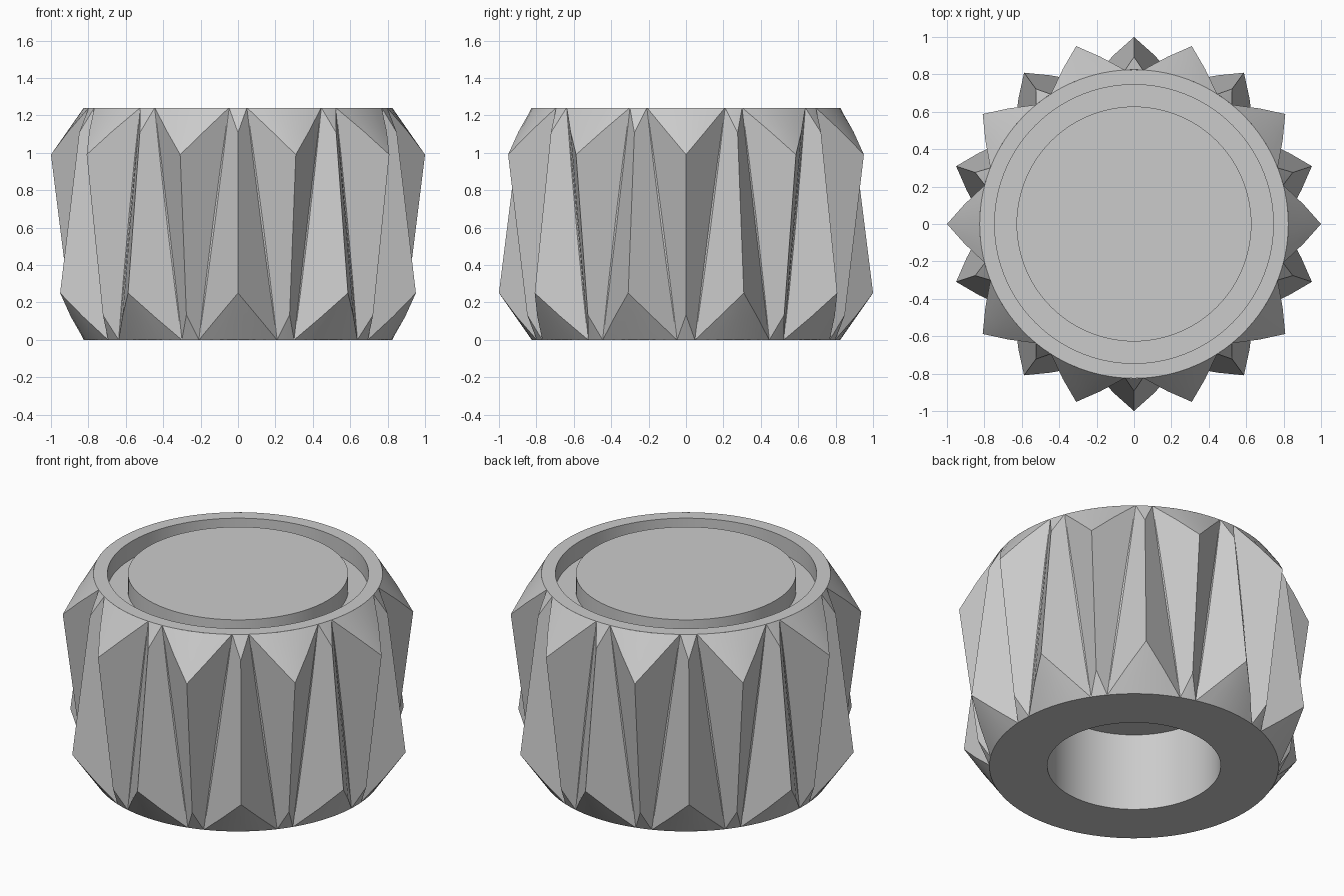
import bpy, bmesh
from math import cos, sin, radians, tau

cube = bpy.data.objects.get("Cube")
if cube:
    bpy.data.objects.remove(cube)

HEIGHT, CORE_R, STEPS = 1.24, 0.825, 6

# One plain grey material
grey = bpy.data.materials.new("plain grey")
grey.use_nodes = True
color = (0.6, 0.6, 0.6, 1)
grey.diffuse_color = color
grey.node_tree.nodes["Principled BSDF"].inputs["Base Color"].default_value = color


def finish(bm, name):
    mesh = bpy.data.meshes.new(name)
    bm.to_mesh(mesh)
    bm.free()
    obj = bpy.data.objects.new(name, mesh)
    bpy.context.collection.objects.link(obj)
    mesh.materials.append(grey)
    bpy.ops.object.select_all(action="DESELECT")
    obj.select_set(True)
    bpy.context.view_layer.objects.active = obj
    bpy.ops.object.shade_smooth_by_angle(angle=radians(25))
    return obj


def polar(r, angle, z):
    return (r * cos(angle), r * sin(angle), z)


def lathe(name, profile, segments=120):
    """Revolve a profile and cap both of its ends with flat discs."""
    bm = bmesh.new()
    rings = [[bm.verts.new(polar(r, tau * i / segments, z)) for i in range(segments)]
             for r, z in profile]
    for a, b in zip(rings, rings[1:]):
        for i in range(segments):
            j = (i + 1) % segments
            bm.faces.new((a[i], b[i], b[j], a[j]))
    bm.faces.new(rings[0])
    bm.faces.new(rings[-1])
    bmesh.ops.recalc_face_normals(bm, faces=bm.faces)
    return finish(bm, name)


def bevel_end(bm, angle, half, z0, tip_r, tip_z):
    """Conical bevel from an arc on the core to a tip; returns its two edges."""
    rows = []
    for s in (0, 0.5):
        r = CORE_R + (tip_r - CORE_R) * s
        spread = half * (1 - s) * CORE_R / r
        z = z0 + (tip_z - z0) * s
        rows.append([bm.verts.new(polar(r, angle + spread * (2 * i / STEPS - 1), z))
                     for i in range(STEPS + 1)])
    tip = bm.verts.new(polar(tip_r, angle, tip_z))
    a, b = rows
    for i in range(STEPS):
        bm.faces.new((a[i], a[i + 1], b[i + 1], b[i]))
        bm.faces.new((b[i], b[i + 1], tip))
    return [a[0], b[0], tip], [a[-1], b[-1], tip]


def teeth(name, offset, flip):
    """Ten tapering wedges, wide at one end and narrow at the other."""
    bm = bmesh.new()

    def level(z):
        return HEIGHT - z if flip else z

    for k in range(10):
        angle = tau * k / 10 + offset
        wide = bevel_end(bm, angle, radians(14.6), level(HEIGHT), 1.0, level(0.99))
        thin = bevel_end(bm, angle, radians(3.3), level(0), 0.893, level(0.133))
        for w, t in zip(wide, thin):
            bm.faces.new(w + t[::-1])
    # Every tooth face points away from the axis
    bm.normal_update()
    for f in bm.faces:
        c = f.calc_center_median()
        if f.normal.x * c.x + f.normal.y * c.y < 0:
            f.normal_flip()
    return finish(bm, name)


# Core with a ring groove on top and a blind bore underneath
lathe("knob_core", [
    (0.628, HEIGHT), (0.628, 1.13), (0.745, 1.13), (0.745, HEIGHT),
    (CORE_R, HEIGHT), (CORE_R, 0), (0.495, 0), (0.495, 0.49),
])

# Interlocking grip teeth
teeth("upper_grip_teeth", 0, False)
teeth("lower_grip_teeth", tau / 20, True)
